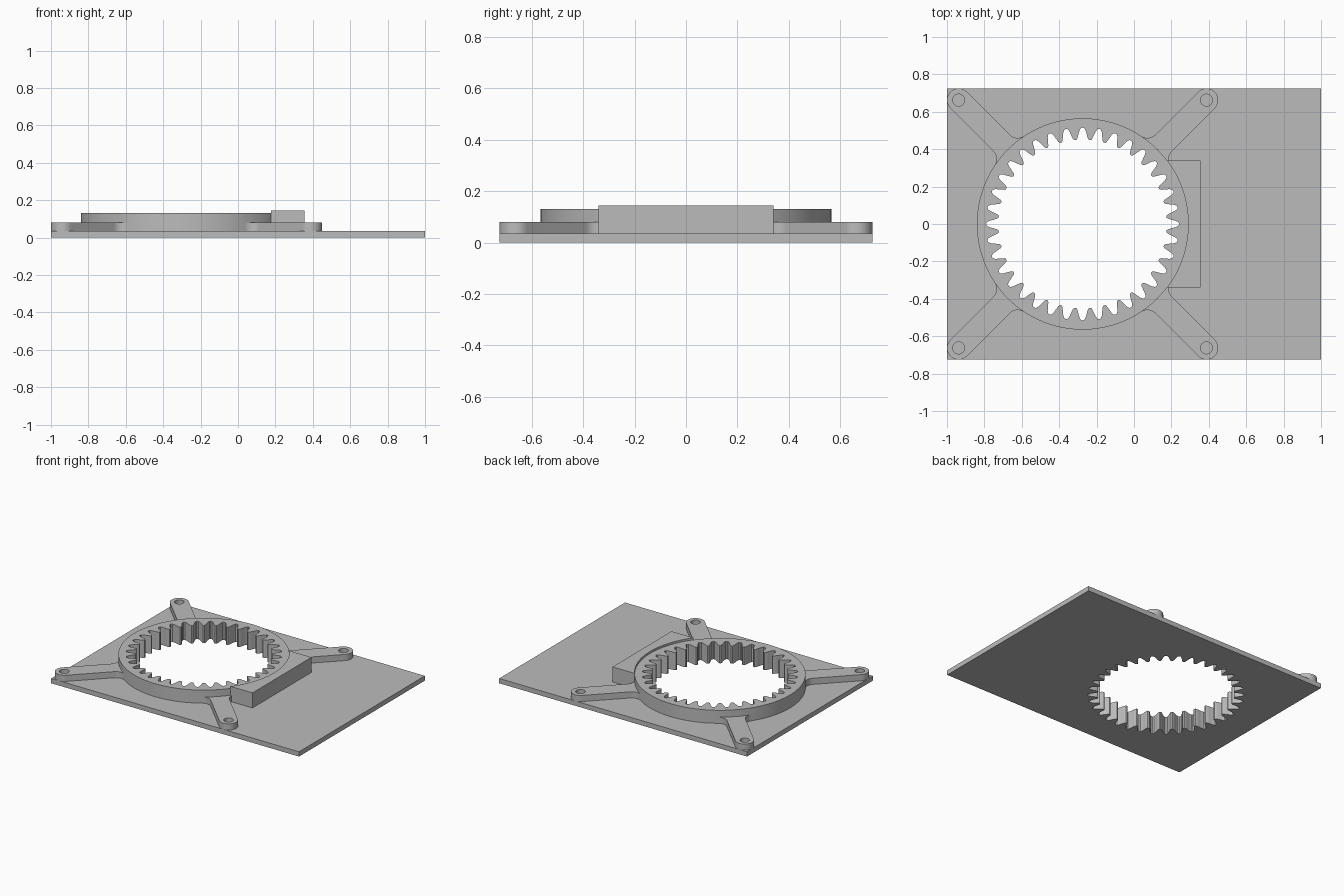
import bpy
import bmesh
from math import sin, cos, pi, sqrt, atan2, radians
from mathutils import Vector

cube = bpy.data.objects.get("Cube")
if cube:
    bpy.data.objects.remove(cube, do_unlink=True)

CX = -0.275             # centre of the ring on x
RING_R = 0.565
PLATE_TOP = 0.035
ARM_OFFSET = 0.6625     # screw position from the ring centre, on x and y
ARM_R = 0.0625
FILLET = 0.06
TEETH = 36

grey = bpy.data.materials.new("plain grey")
grey.use_nodes = True
grey.diffuse_color = (0.5, 0.5, 0.5, 1)
grey.node_tree.nodes["Principled BSDF"].inputs["Base Color"].default_value = (0.5, 0.5, 0.5, 1)


def arc(x, y, r, start, end, steps):
    return [(x + r * cos(start + (end - start) * i / steps),
             y + r * sin(start + (end - start) * i / steps)) for i in range(steps + 1)]


def circle(x, y, r, steps):
    return arc(x, y, r, 0, 2 * pi, steps)[:-1]


def extruded(name, loops, z0, z1):
    """Fill an outline (with optional hole outlines) and extrude it upward."""
    curve = bpy.data.curves.new(name + " outline", "CURVE")
    curve.dimensions = "2D"
    curve.fill_mode = "BOTH"
    curve.extrude = (z1 - z0) / 2
    for loop in loops:
        spline = curve.splines.new("POLY")
        spline.points.add(len(loop) - 1)
        for point, (x, y) in zip(spline.points, loop):
            point.co = (x, y, 0, 1)
        spline.use_cyclic_u = True
    helper = bpy.data.objects.new(name + " helper", curve)
    bpy.context.collection.objects.link(helper)
    bpy.context.view_layer.update()
    evaluated = helper.evaluated_get(bpy.context.evaluated_depsgraph_get())
    mesh = bpy.data.meshes.new_from_object(evaluated)
    bpy.data.objects.remove(helper, do_unlink=True)

    bm = bmesh.new()
    bm.from_mesh(mesh)
    bmesh.ops.remove_doubles(bm, verts=bm.verts, dist=0.00005)
    bmesh.ops.translate(bm, verts=bm.verts, vec=Vector((0, 0, (z0 + z1) / 2)))
    bmesh.ops.recalc_face_normals(bm, faces=bm.faces)
    bm.to_mesh(mesh)
    bm.free()

    mesh.name = name
    mesh.materials.clear()
    mesh.materials.append(grey)
    obj = bpy.data.objects.new(name, mesh)
    bpy.context.collection.objects.link(obj)
    bpy.ops.object.select_all(action="DESELECT")
    obj.select_set(True)
    bpy.context.view_layer.objects.active = obj
    bpy.ops.object.shade_smooth_by_angle(angle=radians(30))
    return obj


# Internal gear outline: one half gap profile, mirrored and repeated
half_gap = [(0.44, 0.45), (0.36, 0.457), (0.27, 0.478), (0.19, 0.5), (0.1, 0.513)]
gap = [(-t, r) for t, r in half_gap] + [(0, 0.516)] + half_gap[::-1]
gear = [(CX + r * cos(2 * pi * (k + t) / TEETH), r * sin(2 * pi * (k + t) / TEETH))
        for k in range(TEETH) for t, r in gap]

# Base plate and toothed ring
rectangle = [(-1, -0.725), (1, -0.725), (1, 0.725), (-1, 0.725)]
extruded("base_plate", [rectangle, gear], 0, PLATE_TOP)
extruded("gear_ring", [circle(CX, 0, RING_R, 128), gear], PLATE_TOP, 0.13)

# Arm outline along +x: rounded end, straight sides, fillets onto the ring
reach = ARM_OFFSET * sqrt(2)
fillet_y = ARM_R + FILLET
fillet_x = sqrt((RING_R + FILLET) ** 2 - fillet_y ** 2)
touch = pi + atan2(fillet_y, fillet_x)
upper = arc(fillet_x, fillet_y, FILLET, 3 * pi / 2, touch, 8)
lower = [(x, -y) for x, y in upper[::-1]]
arm = (arc(reach, 0, ARM_R, -pi / 2, pi / 2, 20) + upper
       + [(0.54, 0.06), (0.54, -0.06)] + lower)
hole = circle(reach, 0, 0.032, 28)

# Four screw arms
for i, name in enumerate(["back_left_arm", "back_right_arm", "front_right_arm", "front_left_arm"]):
    a = pi / 4 + i * pi / 2
    turned = [[(CX + x * cos(a) - y * sin(a), x * sin(a) + y * cos(a)) for x, y in loop]
              for loop in (arm, hole)]
    extruded(name, turned, PLATE_TOP, 0.08)

# Side block, hollowed to follow the ring
spread = atan2(0.34, sqrt(RING_R ** 2 - 0.34 ** 2))
block = [(0.355, -0.34), (0.355, 0.34)] + arc(CX, 0, RING_R, spread, -spread, 26)
extruded("side_block", [block], PLATE_TOP, 0.145)
